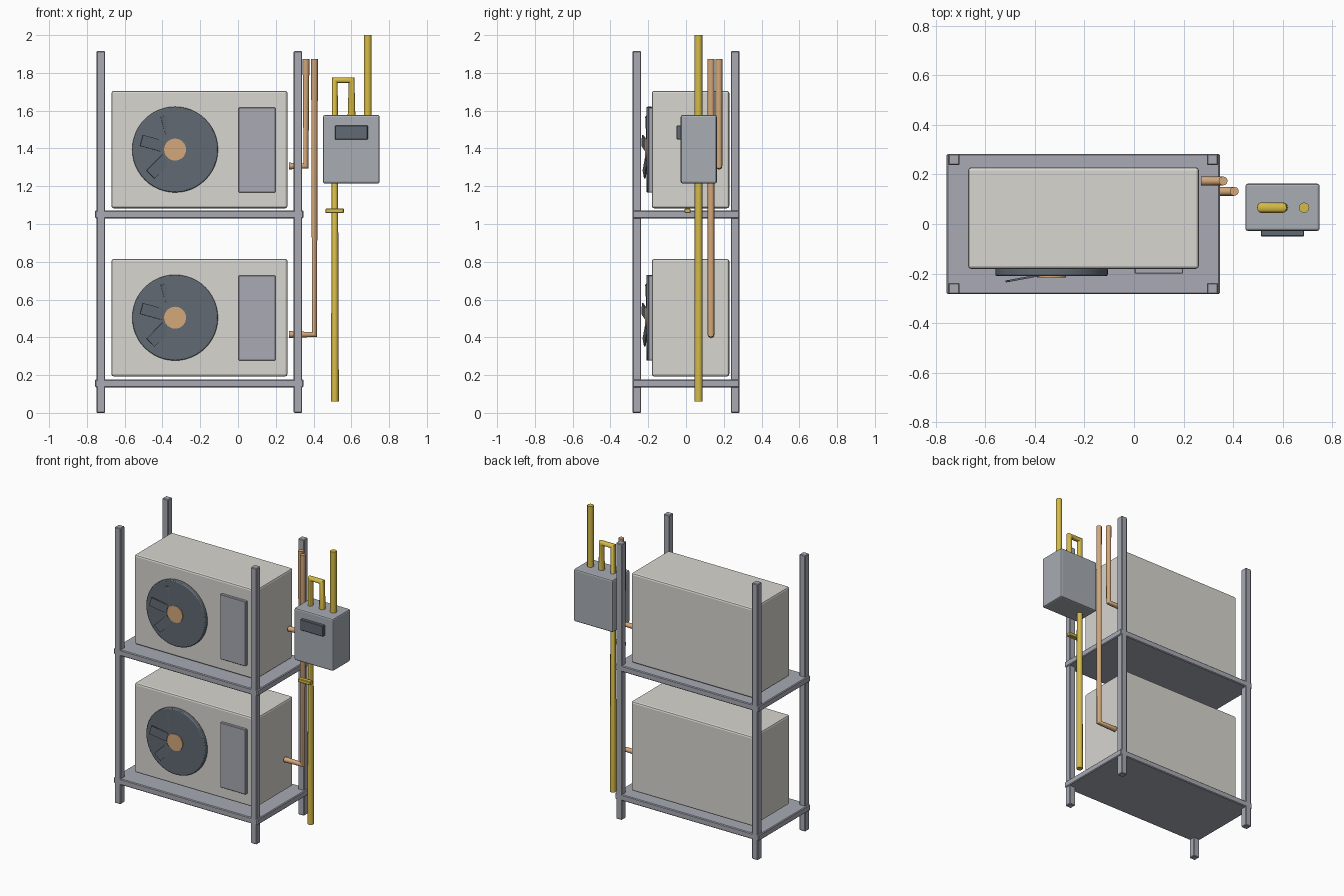
import bpy, math
from mathutils import Matrix, Vector

if "Cube" in bpy.data.objects:
    bpy.data.objects.remove(bpy.data.objects["Cube"])


def srgb(r, g, b):
    f = lambda c: (c / 12.92) if c <= 0.04045 else ((c + 0.055) / 1.055) ** 2.4
    return (f(r / 255), f(g / 255), f(b / 255), 1)


def material(name, *rgb):
    m = bpy.data.materials.new(name)
    m.diffuse_color = srgb(*rgb)
    m.use_nodes = True
    m.node_tree.nodes["Principled BSDF"].inputs["Base Color"].default_value = m.diffuse_color
    return m


CREAM = material("cream casing", 216, 214, 208)
STEEL = material("steel grey", 168, 170, 180)
BOXGREY = material("box grey", 168, 173, 180)
DARK = material("dark slate", 98, 106, 115)
COPPER = material("copper", 212, 168, 122)
BRASS = material("yellow pipe", 214, 187, 72)


def finish(ob, name, mat, bevel=0.0, segments=2):
    ob.name = name
    ob.data.materials.append(mat)
    if bevel:
        mod = ob.modifiers.new("rounded edges", 'BEVEL')
        mod.width, mod.segments = bevel, segments
        mod.limit_method = 'ANGLE'
    return ob


def box(name, mat, x, y, z, bevel=0.0, segments=2):
    """Box from (min, max) ranges."""
    bpy.ops.mesh.primitive_cube_add(size=1)
    ob = bpy.context.object
    c = Vector([(a + b) / 2 for a, b in (x, y, z)])
    s = [b - a for a, b in (x, y, z)]
    ob.data.transform(Matrix.Translation(c) @ Matrix.Diagonal((*s, 1)))
    return finish(ob, name, mat, bevel, segments)


def disc(name, mat, x, z, y0, y1, radius, bevel=0.0):
    """Round plate facing the front."""
    bpy.ops.mesh.primitive_cylinder_add(vertices=48, radius=radius, depth=y1 - y0,
                                        location=(x, (y0 + y1) / 2, z),
                                        rotation=(math.pi / 2, 0, 0))
    ob = finish(bpy.context.object, name, mat, bevel)
    bpy.ops.object.shade_smooth_by_angle(angle=math.radians(35))
    return ob


def pipe(name, mat, radius, points):
    """Round tube along straight runs."""
    cu = bpy.data.curves.new(name, 'CURVE')
    cu.dimensions = '3D'
    cu.bevel_depth, cu.bevel_resolution = radius, 4
    cu.use_fill_caps = True
    sp = cu.splines.new('POLY')
    sp.points.add(len(points) - 1)
    for p, co in zip(sp.points, points):
        p.co = (*co, 1)
    ob = bpy.data.objects.new(name, cu)
    bpy.context.collection.objects.link(ob)
    bpy.ops.object.select_all(action='DESELECT')
    ob.select_set(True)
    bpy.context.view_layer.objects.active = ob
    bpy.ops.object.convert(target='MESH')
    ob = finish(bpy.context.object, name, mat)
    bpy.ops.object.shade_smooth_by_angle(angle=math.radians(35))


# Rack: four posts and two shelves
for x in (-0.749, 0.295):
    for y in (-0.283, 0.238):
        box("rack_post", STEEL, (x, x + 0.045), (y, y + 0.045), (0, 1.915), 0.004, 1)
for z in (0.135, 1.03):
    box("rack_shelf", STEEL, (-0.757, 0.347), (-0.283, 0.283), (z, z + 0.042), 0.005, 1)

# Two identical outdoor units
FX = -0.333
for z in (0.193, 1.083):
    box("unit_casing", CREAM, (-0.67, 0.262), (-0.181, 0.229), (z, z + 0.622), 0.012)
    box("side_panel", STEEL, (0.003, 0.198), (-0.2, -0.178), (z + 0.084, z + 0.534), 0.003, 1)
    fz = z + 0.311
    disc("fan_grille", DARK, FX, fz, -0.21, -0.178, 0.227, 0.006)
    disc("fan_hub", COPPER, FX, fz, -0.216, -0.19, 0.058)
    # Six blades lying in one slightly turned plane
    for i in range(6):
        a = math.radians(45 + 60 * i)
        blade = box("fan_blade", DARK, (0.067, 0.187), (-0.004, 0.004), (-0.03, 0.03))
        blade.matrix_world = (Matrix.Translation((FX, -0.198, fz))
                              @ Matrix.Rotation(math.radians(10.5), 4, 'Z')
                              @ Matrix.Rotation(-a, 4, 'Y'))

# Copper refrigerant lines
pipe("lower_copper_line", COPPER, 0.018, [(0.27, 0.132, 0.415), (0.405, 0.132, 0.415), (0.405, 0.132, 1.873)])
pipe("upper_copper_line", COPPER, 0.018, [(0.27, 0.174, 1.307), (0.36, 0.174, 1.307), (0.36, 0.174, 1.873)])

# Control box with display
box("control_box", BOXGREY, (0.45, 0.75), (-0.028, 0.163), (1.214, 1.577), 0.01)
box("display_window", DARK, (0.513, 0.687), (-0.05, -0.02), (1.447, 1.521), 0.003, 1)

# Yellow pipes and valve handle
PY = 0.066
pipe("looped_pipe", BRASS, 0.021, [(0.513, PY, 0.06), (0.513, PY, 1.762), (0.601, PY, 1.762), (0.601, PY, 1.55)])
pipe("riser_pipe", BRASS, 0.021, [(0.687, PY, 1.5), (0.687, PY, 2.0)])
box("valve_handle", BRASS, (0.463, 0.56), (-0.007, 0.024), (1.058, 1.082), 0.003, 1)
